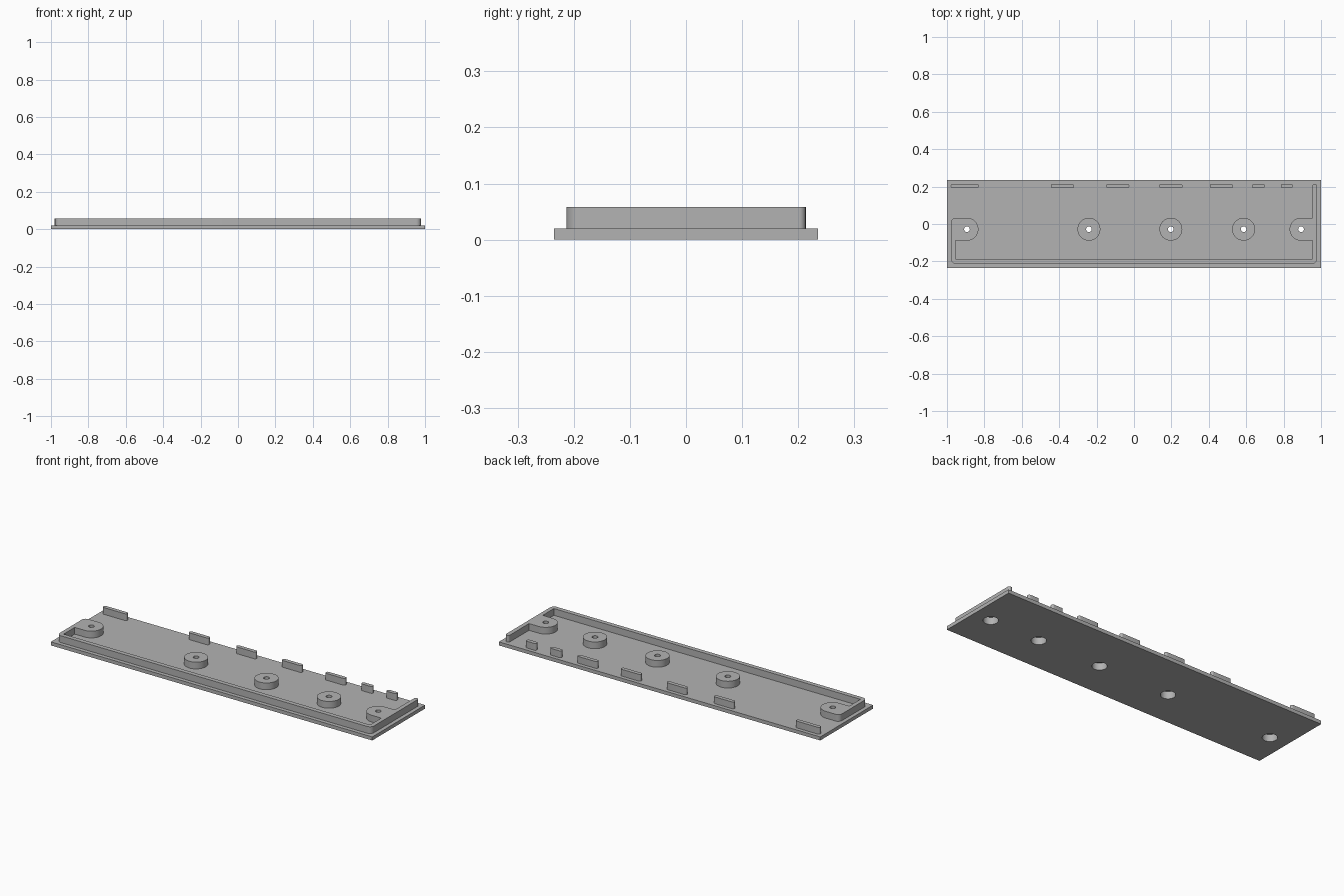
import bpy, bmesh
from math import cos, sin, pi, radians
from mathutils import Vector

if "Cube" in bpy.data.objects:
    bpy.data.objects.remove(bpy.data.objects["Cube"])

BASE_TOP, TOP = 0.02, 0.058
BOSS_Y, BOSS_R = -0.028, 0.061
BOSS_X = {"right_end": -0.893, "centre_right": -0.241, "centre": 0.197,
          "centre_left": 0.586, "left_end": 0.893}

grey = bpy.data.materials.new("plain grey")
grey.use_nodes = True
grey.diffuse_color = (0.45, 0.45, 0.45, 1)
grey.node_tree.nodes["Principled BSDF"].inputs["Base Color"].default_value = grey.diffuse_color


def rounded(corners, steps=10):
    """Round each (x, y, radius) corner of a right-angled outline."""
    pts = []
    for i, (x, y, r) in enumerate(corners):
        p = Vector((x, y))
        if r == 0:
            pts.append(p)
            continue
        a = (Vector(corners[i - 1][:2]) - p).normalized() * r
        b = (Vector(corners[(i + 1) % len(corners)][:2]) - p).normalized() * r
        for k in range(steps + 1):
            t = k / steps * pi / 2
            pts.append(p + a * (1 - sin(t)) + b * (1 - cos(t)))
    return pts


def circle(x, y, r, n=40):
    return [Vector((x + r * cos(2 * pi * k / n), y + r * sin(2 * pi * k / n))) for k in range(n)]


def loft(bm, layers):
    """Stack equal outlines [(points, z), ...] into a closed solid."""
    rings = [[bm.verts.new((p.x, p.y, z)) for p in pts] for pts, z in layers]
    bm.faces.new(rings[0][::-1])
    bm.faces.new(rings[-1])
    for low, high in zip(rings, rings[1:]):
        for i in range(len(low)):
            j = (i + 1) % len(low)
            bm.faces.new((low[i], low[j], high[j], high[i]))


def make(name, solids):
    bm = bmesh.new()
    for layers in solids:
        loft(bm, layers)
    bmesh.ops.remove_doubles(bm, verts=bm.verts, dist=1e-5)
    bmesh.ops.recalc_face_normals(bm, faces=bm.faces)
    mesh = bpy.data.meshes.new(name)
    bm.to_mesh(mesh)
    bm.free()
    mesh.materials.append(grey)
    ob = bpy.data.objects.new(name, mesh)
    bpy.context.collection.objects.link(ob)
    return ob


def prism(name, pts, z0, z1):
    return make(name, [[(pts, z0), (pts, z1)]])


# Flat base plate
plate = prism("base_plate", rounded([(-1, -0.235, 0), (1, -0.235, 0), (1, 0.235, 0), (-1, 0.235, 0)]),
              0, BASE_TOP)

# Rim along the front and both ends, merged with the two end bosses
out, inn, tip = 0.978, 0.954, 0.893 - BOSS_R
lo, hi = BOSS_Y - BOSS_R, BOSS_Y + BOSS_R
rim = prism("rim_wall", rounded([
    (-out, -0.213, 0.025), (out, -0.213, 0.025), (out, 0.213, 0.011), (inn, 0.213, 0.011),
    (inn, hi, 0), (tip, hi, BOSS_R), (tip, lo, BOSS_R - 0.0001), (inn, lo, 0),
    (inn, -0.188, 0), (-inn, -0.188, 0),
    (-inn, lo, 0), (-tip, lo, BOSS_R), (-tip, hi, BOSS_R - 0.0001), (-out, hi, 0.025)]),
    BASE_TOP, TOP)

# Free-standing round screw bosses
bosses = [prism(n + "_boss", circle(x, BOSS_Y, BOSS_R), BASE_TOP, TOP)
          for n, x in BOSS_X.items() if "end" not in n]

# Locating tabs along the back edge
tabs = []
for i, (x0, x1) in enumerate([(-0.98, -0.83), (-0.445, -0.32), (-0.15, -0.025), (0.135, 0.26),
                              (0.405, 0.53), (0.63, 0.7), (0.785, 0.85)]):
    r = 0.0105
    tabs.append(prism(f"back_tab_{i + 1}", rounded(
        [(x0, 0.192, r), (x1, 0.192, r), (x1, 0.214, r), (x0, 0.214, r)], 6), BASE_TOP, TOP))

# Screw holes: wide recess underneath, narrow hole through the top
drill = make("screw_drill", [
    [(circle(x, BOSS_Y, 0.038), -0.02), (circle(x, BOSS_Y, 0.038), 0.04),
     (circle(x, BOSS_Y, 0.015), 0.04), (circle(x, BOSS_Y, 0.015), 0.08)]
    for x in BOSS_X.values()])
drill.hide_render = True
for ob in [plate, rim] + bosses:
    mod = ob.modifiers.new("screw holes", 'BOOLEAN')
    mod.operation, mod.solver, mod.object = 'DIFFERENCE', 'EXACT', drill
    bpy.context.view_layer.objects.active = ob
    bpy.ops.object.modifier_apply(modifier=mod.name)
bpy.data.objects.remove(drill)

# Smooth the round walls, keep edges crisp
bpy.ops.object.select_all(action='DESELECT')
for ob in [plate, rim] + bosses + tabs:
    ob.select_set(True)
bpy.context.view_layer.objects.active = plate
bpy.ops.object.shade_smooth_by_angle(angle=radians(30))
